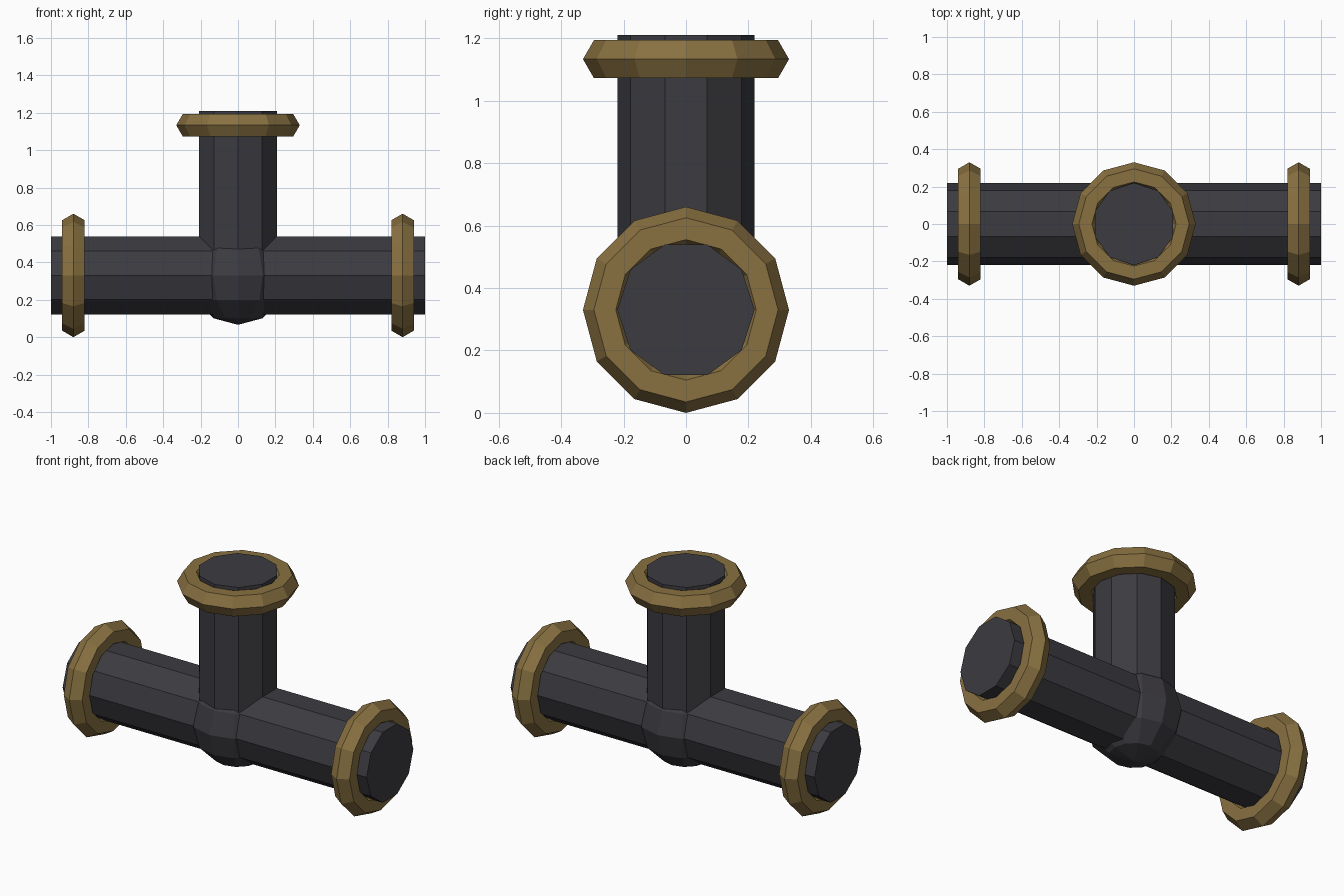
import bpy
import math

cube = bpy.data.objects.get("Cube")
if cube:
    bpy.data.objects.remove(cube, do_unlink=True)

PIPE_R = 0.22
AXIS_Z = 0.33
TOP_Z = 1.21
SIDEWAYS = (0, math.pi / 2, 0)
UPRIGHT = (0, 0, 0)


def make_material(name, color):
    mat = bpy.data.materials.new(name)
    mat.use_nodes = True
    mat.diffuse_color = color
    mat.node_tree.nodes["Principled BSDF"].inputs["Base Color"].default_value = color
    return mat


iron = make_material("dark iron", (0.045, 0.043, 0.052, 1))
brass = make_material("aged brass", (0.25, 0.165, 0.053, 1))


def finish(name, mat):
    obj = bpy.context.object
    obj.name = name
    obj.data.materials.clear()
    obj.data.materials.append(mat)
    bpy.ops.object.shade_flat()
    return obj


def pipe(name, length, location, rotation):
    # Ten-sided closed tube with a corner towards +y and -y
    bpy.ops.mesh.primitive_cylinder_add(
        vertices=10, radius=PIPE_R, depth=length, location=location, rotation=rotation)
    return finish(name, iron)


def collar(name, location, rotation):
    # Ring with a hexagonal cross-section
    bpy.ops.mesh.primitive_torus_add(
        major_segments=12, minor_segments=6, major_radius=0.26, minor_radius=0.07,
        location=location, rotation=rotation)
    return finish(name, brass)


# Pipes
pipe("main_pipe", 2, (0, 0, AXIS_Z), SIDEWAYS)
pipe("branch_pipe", TOP_Z - AXIS_Z, (0, 0, (TOP_Z + AXIS_Z) / 2), UPRIGHT)

# Rounded joint where the pipes meet
bpy.ops.mesh.primitive_uv_sphere_add(
    segments=12, ring_count=6, radius=0.264, location=(0, 0, AXIS_Z))
finish("joint_ball", iron)

# Collars near the three ends
for side, label in ((1, "left"), (-1, "right")):
    collar(label + "_collar", (side * 0.88, 0, AXIS_Z), SIDEWAYS)
collar("top_collar", (0, 0, 1.133), UPRIGHT)
